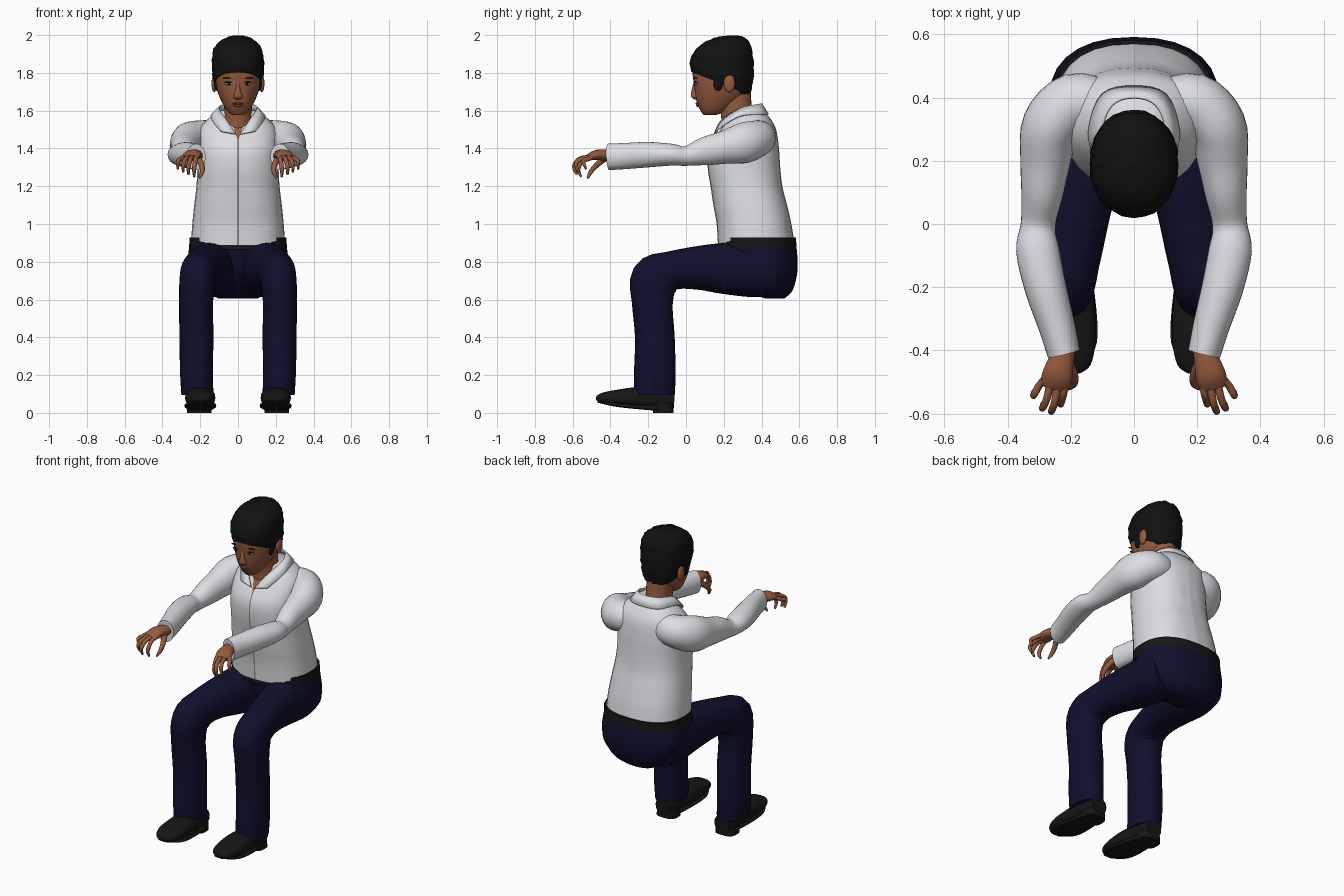
import bpy, bmesh, random
from math import cos, sin, pi, copysign, radians
from mathutils import Vector, Matrix

if "Cube" in bpy.data.objects:
    bpy.data.objects.remove(bpy.data.objects["Cube"], do_unlink=True)
random.seed(4)
X, Z = Vector((1, 0, 0)), Vector((0, 0, 1))


def material(name, r, g, b):
    m = bpy.data.materials.new(name)
    m.use_nodes = True
    m.diffuse_color = (r, g, b, 1)
    node = m.node_tree.nodes["Principled BSDF"]
    node.inputs["Base Color"].default_value = (r, g, b, 1)
    node.inputs["Roughness"].default_value = 0.8
    return m


shirt = material("white shirt", .72, .73, .76)
seam = material("shirt seam grey", .25, .25, .27)
skin = material("brown skin", .30, .105, .05)
lip = material("dark lips", .17, .05, .035)
navy = material("navy cloth", .005, .005, .026)
black = material("black leather", .008, .008, .008)
hair = material("black hair", .006, .006, .006)
eye = material("eye white", .4, .36, .33)


def finish(bm, name, mats, mirror=False):
    """Turn a bmesh into a smooth-shaded object."""
    bmesh.ops.recalc_face_normals(bm, faces=bm.faces)
    for f in bm.faces:
        f.smooth = True
    me = bpy.data.meshes.new(name)
    bm.to_mesh(me)
    bm.free()
    for m in mats:
        me.materials.append(m)
    me.set_sharp_from_angle(angle=radians(50))
    ob = bpy.data.objects.new(name, me)
    bpy.context.collection.objects.link(ob)
    if mirror:
        ob.modifiers.new("mirror", "MIRROR").use_mirror_merge = False
    return ob


def spline(pts, steps):
    """Catmull-Rom interpolation of equal-length tuples."""
    p = [pts[0]] + list(pts) + [pts[-1]]
    out = []
    for i in range(1, len(p) - 2):
        for s in range(steps):
            t = s / steps
            out.append([.5 * (2 * b + (c - a) * t + (2 * a - 5 * b + 4 * c - d) * t * t
                              + (3 * b - a - 3 * c + d) * t ** 3)
                        for a, b, c, d in zip(*p[i - 1:i + 3])])
    return out + [list(pts[-1])]


def loft(rings, axis=None, level=False, power=2.0, sides=28, steps=4):
    """Skin of (x, y, z, half width, half height) sections along a path."""
    bm = bmesh.new()
    rings = spline(rings, steps)
    mids = [Vector(r[:3]) for r in rings]
    loops = []
    for i, r in enumerate(rings):
        t = axis or (mids[min(i + 1, len(mids) - 1)] - mids[max(i - 1, 0)]).normalized()
        side = t.cross(Z).normalized() if level else (X - t * X.dot(t)).normalized()
        up = t.cross(side)
        loop = []
        for k in range(sides):
            c, s = cos(2 * pi * k / sides), sin(2 * pi * k / sides)
            u, v = (copysign(abs(q) ** (2 / power), q) for q in (c, s))
            loop.append(bm.verts.new(mids[i] + side * r[3] * u + up * r[4] * v))
        loops.append(loop)
    for a, b in zip(loops, loops[1:]):
        for k in range(sides):
            j = (k + 1) % sides
            bm.faces.new((a[k], a[j], b[j], b[k]))
    bm.faces.new(loops[0])
    bm.faces.new(loops[-1])
    return bm


def stack(rings, power=2.0, steps=4):
    """Upright loft from (y, z, half width, half depth) sections."""
    return loft([(0,) + r for r in rings], axis=Z, power=power, steps=steps)


def ball(name, loc, size, mat, mirror=False):
    bm = bmesh.new()
    bmesh.ops.create_uvsphere(bm, u_segments=16, v_segments=10, radius=1,
                              matrix=Matrix.Translation(loc) @ Matrix.Diagonal((*size, 1)))
    return finish(bm, name, [mat], mirror)


# Shirt body, with open neck and front seam cut into the faces
bm = stack([(.372, .89, .25, .203), (.36, 1, .242, .198), (.34, 1.1, .232, .195),
            (.32, 1.2, .22, .19), (.307, 1.3, .215, .192), (.307, 1.4, .215, .185),
            (.33, 1.5, .205, .147), (.335, 1.56, .155, .11), (.32, 1.6, .10, .09)], power=2.4)
for sign in (-1, 1):
    for co, no in (((0, 0, 1.44), (sign, 0, -.35)), ((.004 * sign, 0, 0), (1, 0, 0))):
        bmesh.ops.bisect_plane(bm, geom=bm.verts[:] + bm.edges[:] + bm.faces[:],
                               plane_co=co, plane_no=no, dist=1e-5)
for f in bm.faces:
    c = f.calc_center_median()
    if c.y < .3 and f.normal.z < .95:
        if abs(c.x) < .35 * (c.z - 1.44):
            f.material_index = 1
        elif abs(c.x) < .004:
            f.material_index = 2
finish(bm, "shirt_body", [shirt, skin, seam])

# Sleeves
finish(loft([(.10, .37, 1.46, .085, .085), (.19, .382, 1.455, .095, .095),
             (.262, .31, 1.43, .093, .108), (.28, .2, 1.405, .08, .087),
             (.29, .1, 1.385, .067, .075), (.303, 0, 1.36, .055, .052),
             (.305, -.08, 1.367, .068, .058), (.28, -.2, 1.367, .066, .067),
             (.245, -.32, 1.36, .058, .069), (.222, -.41, 1.355, .052, .07)],
            level=True), "sleeves", [shirt], True)

# Collar: sheet between an inner and an outer edge
half = [(.012, .15, 1.475, .09, .16, 1.49), (.06, .19, 1.55, .128, .215, 1.535),
        (.1, .29, 1.612, .142, .30, 1.575), (.07, .375, 1.632, .1, .41, 1.58)]
edge = half + [(0, .40, 1.635, 0, .435, 1.58)] + \
    [(-a, b, c, -d, e, f) for a, b, c, d, e, f in reversed(half)]
bm = bmesh.new()
rows = [(bm.verts.new(p[:3]), bm.verts.new(p[3:])) for p in spline(edge, 4)]
for (a, b), (c, d) in zip(rows, rows[1:]):
    bm.faces.new((a, b, d, c))
collar = finish(bm, "collar", [shirt])
solid = collar.modifiers.new("thickness", "SOLIDIFY")
solid.thickness = .008
solid.offset = 0

# Trousers and belt
finish(stack([(.47, .605, .1, .05), (.44, .65, .19, .125), (.405, .75, .262, .185),
              (.39, .85, .262, .198), (.38, .89, .255, .2)], power=2.3), "trouser_seat", [navy])
finish(loft([(.13, .47, .755, .12, .13), (.14, .36, .755, .132, .142),
             (.152, .2, .765, .12, .135), (.178, .05, .767, .106, .114),
             (.2, -.08, .752, .1, .103), (.215, -.165, .705, .095, .128),
             (.222, -.178, .58, .09, .108), (.22, -.165, .4, .09, .105),
             (.22, -.165, .22, .087, .11), (.215, -.167, .1, .085, .108)],
            power=2.2), "trouser_legs", [navy], True)
finish(stack([(.378, .865, .259, .208), (.378, .928, .257, .204)], power=2.4, steps=1),
       "belt", [black])

# Shoes and heels
finish(loft([(.205, -.062, .07, .05, .045), (.205, -.15, .075, .065, .055),
             (.2, -.27, .08, .078, .055), (.2, -.38, .08, .078, .04),
             (.195, -.45, .077, .058, .027), (.193, -.474, .077, .025, .01)],
            power=2.5), "shoes", [black], True)
finish(loft([(.205, -.12, 0, .066, .055), (.205, -.12, .05, .064, .055)], axis=Z,
            power=3, steps=1), "shoe_heels", [black], True)
finish(loft([(.2, -.12, .025, .06, .016), (.2, -.26, .032, .08, .012),
             (.198, -.38, .044, .08, .01), (.194, -.465, .062, .035, .008)],
            power=4), "shoe_soles", [black], True)

# Hands: palm, fingers, thumb
finish(loft([(.22, -.38, 1.358, .036, .032), (.23, -.43, 1.365, .04, .03),
             (.243, -.48, 1.365, .048, .026), (.252, -.518, 1.35, .045, .016)],
            level=True, sides=16), "palms", [skin], True)
tips = [(.232, -.565, 1.25), (.262, -.588, 1.262), (.29, -.578, 1.275), (.318, -.538, 1.29)]
for i, (x, y, z) in enumerate(tips):
    bx = .216 + .023 * i
    finish(loft([(bx, -.495, 1.356, .013, .013), ((bx + x) / 2, y + .025, 1.345, .012, .012),
                 (x, y - .005, z + .042, .011, .011), (x, y + .01, z, .006, .006)], sides=10),
           f"finger_{i + 1}", [skin], True)
finish(loft([(.212, -.43, 1.35, .018, .02), (.192, -.475, 1.31, .015, .015),
             (.19, -.505, 1.275, .012, .012), (.205, -.52, 1.243, .006, .006)], sides=10),
       "thumbs", [skin], True)

# Neck and head
finish(stack([(.29, 1.48, .085, .1), (.27, 1.58, .074, .085), (.25, 1.72, .076, .09)]),
       "neck", [skin])
finish(stack([(.125, 1.576, .025, .03), (.142, 1.592, .052, .06), (.165, 1.635, .08, .105),
              (.185, 1.69, .105, .137), (.19, 1.75, .12, .15), (.19, 1.82, .124, .155),
              (.2, 1.9, .11, .135), (.21, 1.95, .07, .08)], power=2.2), "head", [skin])

# Face details
finish(loft([(0, .055, 1.755, .01, .012), (0, .045, 1.71, .013, .016),
             (0, .045, 1.675, .025, .018), (0, .052, 1.66, .014, .01)], axis=Z, sides=14),
       "nose", [skin])
ball("upper_lip", (0, .062, 1.638), (.03, .012, .007), lip)
ball("lower_lip", (0, .065, 1.627), (.026, .012, .008), lip)
ball("eyes", (.048, .054, 1.742), (.021, .009, .008), eye, True)
ball("irises", (.048, .047, 1.742), (.008, .004, .007), hair, True)
ball("eyelashes", (.049, .052, 1.75), (.024, .01, .004), hair, True)
ball("eyebrows", (.052, .051, 1.773), (.03, .008, .004), hair, True)
ball("ears", (.126, .23, 1.745), (.014, .03, .048), skin, True)

# Hair cap, cut along the sloping hairline and slightly ruffled
bm = stack([(.25, 1.665, .075, .08), (.225, 1.7, .105, .12), (.2, 1.77, .13, .157),
            (.19, 1.85, .138, .168), (.2, 1.925, .128, .15), (.225, 1.975, .085, .1),
            (.245, 1.995, .03, .04)], power=2.2)
for v in bm.verts:
    v.co += Vector([random.uniform(-.004, .004) for _ in range(3)])
bmesh.ops.bisect_plane(bm, geom=bm.verts[:] + bm.edges[:] + bm.faces[:],
                       plane_co=(0, .03, 1.805), plane_no=(0, .4, 1), clear_inner=True)
bmesh.ops.holes_fill(bm, edges=[e for e in bm.edges if e.is_boundary])
finish(bm, "hair_cap", [hair])
ball("sideburns", (.113, .17, 1.745), (.014, .025, .04), hair, True)
ball("nape_hair", (0, .275, 1.72), (.095, .075, .05), hair)
